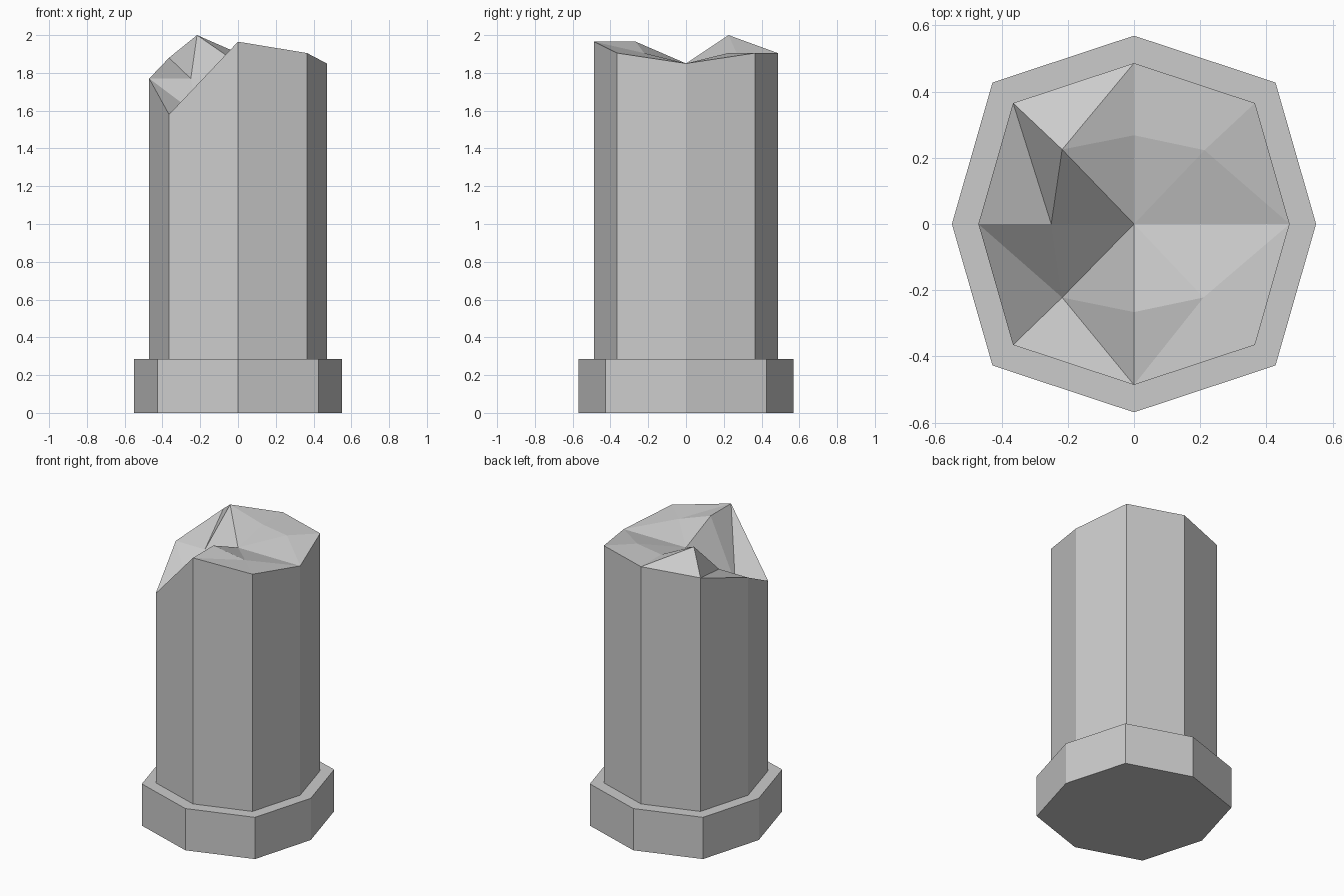
import bpy, bmesh

if "Cube" in bpy.data.objects:
    bpy.data.objects.remove(bpy.data.objects["Cube"])

# Unit directions of the slightly uneven octagon, counter-clockwise from +x
DIRS = [(1, 0), (0.777, 0.777), (0, 1.034), (-0.777, 0.777),
        (-1, 0), (-0.777, -0.777), (0, -1.034), (0.777, -0.777)]


def ring(bm, radius, heights):
    return [bm.verts.new((x * radius, y * radius, z))
            for (x, y), z in zip(DIRS, heights)]


def skin(bm, low, high):
    for i in range(8):
        j = (i + 1) % 8
        bm.faces.new((low[i], low[j], high[j], high[i]))


def finish(bm, name):
    bmesh.ops.recalc_face_normals(bm, faces=bm.faces)
    mesh = bpy.data.meshes.new(name)
    bm.to_mesh(mesh)
    bm.free()
    bpy.context.collection.objects.link(bpy.data.objects.new(name, mesh))


BASE_TOP = 0.285

# Octagonal base plinth
bm = bmesh.new()
low = ring(bm, 0.55, [0] * 8)
high = ring(bm, 0.55, [BASE_TOP] * 8)
skin(bm, low, high)
bm.faces.new(low[::-1])
bm.faces.new(high)
finish(bm, "plinth")

# Shaft with jagged broken top
rim_z = [1.85, 1.905, 1.905, 1.88, 1.77, 1.58, 1.965, 1.905]
inner_z = [1.85, 1.905, 1.905, 2.0, 1.77, 1.58, 1.965, 1.905]
bm = bmesh.new()
foot = ring(bm, 0.47, [BASE_TOP] * 8)
rim = ring(bm, 0.47, rim_z)
inner = ring(bm, 0.27, inner_z)
for v, (x, y) in ((inner[0], (0.26, 0)), (inner[1], (0.213, 0.223)),
                  (inner[2], (0, 0.268)), (inner[3], (-0.217, 0.225)),
                  (inner[4], (-0.25, 0)), (inner[5], (-0.217, -0.222)),
                  (inner[6], (0, -0.266)), (inner[7], (0.21, -0.222))):
    v.co.x, v.co.y = x, y
centre = bm.verts.new((0, 0, 1.85))
bm.faces.new(foot[::-1])
skin(bm, foot, rim)
for i in range(8):
    j = (i + 1) % 8
    bm.faces.new((inner[i], inner[j], centre))
    # Creases run from inner corners to the rim's side points, except at back left
    if (i % 2 == 1) != (i == 3):
        bm.faces.new((inner[i], rim[i], rim[j]))
        bm.faces.new((inner[i], rim[j], inner[j]))
    elif i == 3:
        bm.faces.new((rim[i], rim[j], inner[j]))
        bm.faces.new((rim[i], inner[j], inner[i]))
    else:
        bm.faces.new((rim[i], rim[j], inner[j]))
        bm.faces.new((rim[i], inner[j], inner[i]))
finish(bm, "broken_shaft")
